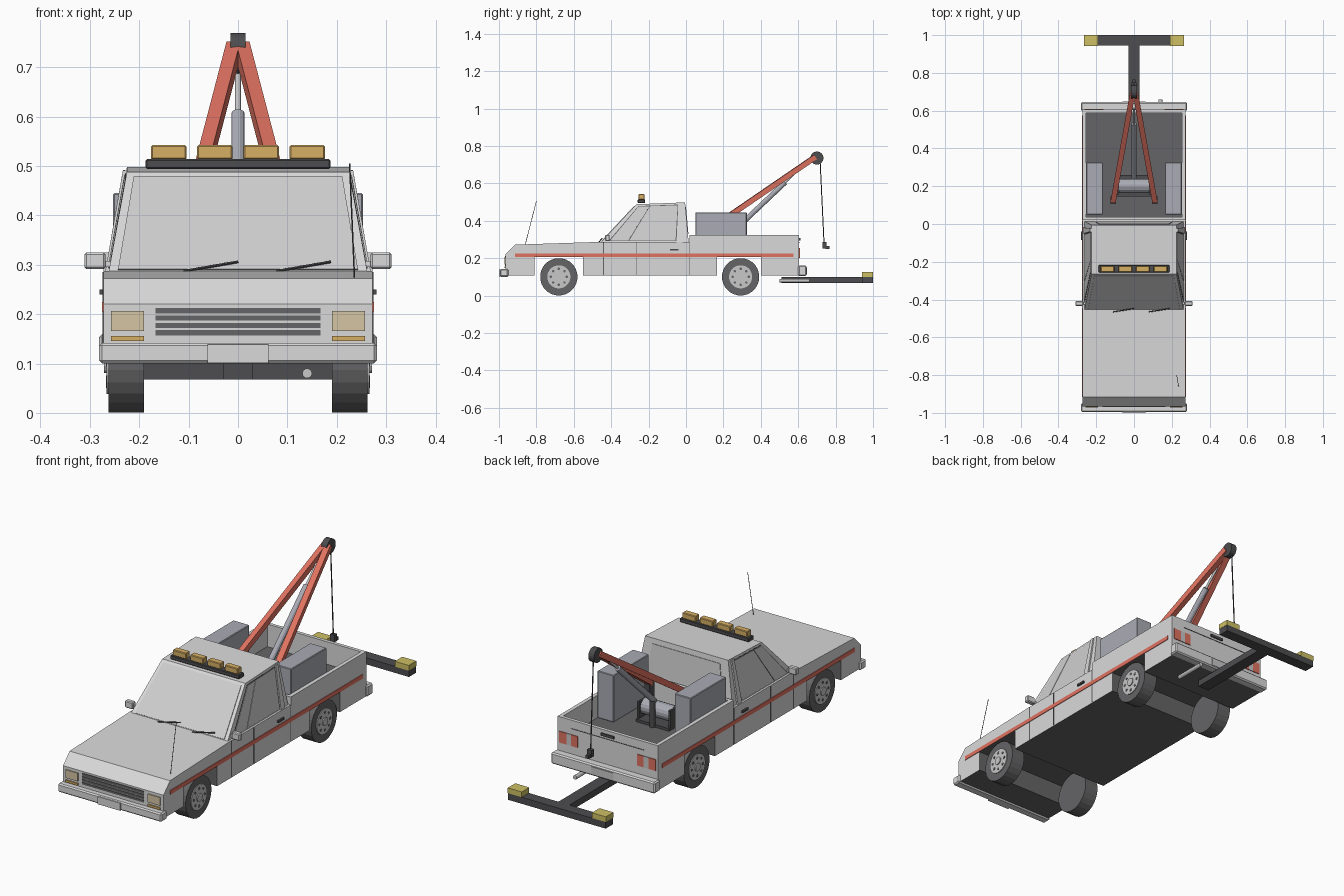
import bpy, bmesh, math
from mathutils import Vector, Matrix

if "Cube" in bpy.data.objects:
    bpy.data.objects.remove(bpy.data.objects["Cube"])


def material(name, r, g, b):
    m = bpy.data.materials.new(name)
    m.use_nodes = True
    m.diffuse_color = (r, g, b, 1)
    m.node_tree.nodes["Principled BSDF"].inputs["Base Color"].default_value = (r, g, b, 1)
    return m


PAINT = material("white_paint", .7, .7, .7)
GLASS = material("pale_glass", .62, .62, .63)
DARK = material("dark_grey", .13, .13, .135)
BLACK = material("black_steel", .075, .075, .08)
RED = material("red", .75, .17, .12)
AMBER = material("amber", .68, .43, .13)
YELLOW = material("yellow", .62, .53, .13)
STEEL = material("blue_grey_steel", .4, .41, .46)
RIM = material("wheel_silver", .58, .58, .58)
LAMP = material("headlamp", .66, .56, .37)


def finish(name, bm, *mats):
    bmesh.ops.recalc_face_normals(bm, faces=bm.faces[:])
    me = bpy.data.meshes.new(name)
    bm.to_mesh(me)
    bm.free()
    for m in mats:
        me.materials.append(m)
    ob = bpy.data.objects.new(name, me)
    bpy.context.collection.objects.link(ob)
    return ob


def box(name, x, y, z, mat, bevel=0):
    """Box from (low, high) pairs on each axis."""
    bm = bmesh.new()
    lo, hi = Vector((x[0], y[0], z[0])), Vector((x[1], y[1], z[1]))
    size = hi - lo
    bmesh.ops.create_cube(bm, size=1, matrix=Matrix.Translation((lo + hi) / 2)
                          @ Matrix.Diagonal((*[abs(c) for c in size], 1)))
    if bevel:
        bmesh.ops.bevel(bm, geom=bm.edges[:], offset=bevel, segments=1, affect='EDGES')
    return finish(name, bm, mat)


def pair(name, x, y, z, mat, bevel=0):
    """The same box on the left (+x) and right."""
    box("left_" + name, x, y, z, mat, bevel)
    box("right_" + name, (-x[1], -x[0]), y, z, mat, bevel)


def rod(name, a, b, r, mat, sides=12):
    """Round or square bar between two points."""
    a, b = Vector(a), Vector(b)
    d = b - a
    bm = bmesh.new()
    turn = Matrix.Rotation(math.pi / sides, 4, 'Z')
    bmesh.ops.create_cone(bm, cap_ends=True, segments=sides, radius1=r, radius2=r, depth=d.length,
                          matrix=Matrix.Translation((a + b) / 2) @ d.to_track_quat('Z', 'Y').to_matrix().to_4x4() @ turn)
    return finish(name, bm, mat)


def panel(name, quad, u, v, mat, t=.004):
    """Thin plate covering part of a four-cornered face."""
    a, b, c, d = [Vector(p) for p in quad]
    n = (b - a).cross(d - a).normalized()
    if n.dot((a + c) / 2 - Vector((0, -.15, .38))) < 0:
        n = -n
    at = lambda s, w: a.lerp(b, s).lerp(d.lerp(c, s), w)
    bm = bmesh.new()
    pts = [at(u[0], v[0]), at(u[1], v[0]), at(u[1], v[1]), at(u[0], v[1])]
    f = bm.faces.new([bm.verts.new(p - n * .001) for p in pts])
    ext = bmesh.ops.extrude_face_region(bm, geom=[f])
    bmesh.ops.translate(bm, vec=n * t, verts=[e for e in ext["geom"] if isinstance(e, bmesh.types.BMVert)])
    return finish(name, bm, mat)


# Lower body: side profile with wheel arches, extruded across the width
W, FLOOR, SILL, ARCH = .272, .215, .106, .205
arches = ((.165, .4), (-.81, -.55))
profile = [(-.965, SILL), (-.965, .22), (-.915, .272), (-.455, .287), (.02, .287), (.02, FLOOR), (.605, FLOOR), (.605, SILL)]
for y0, y1 in arches:
    profile += [(y1, SILL), (y1, ARCH), (y0, ARCH), (y0, SILL)]
bm = bmesh.new()
face = bm.faces.new([bm.verts.new((-W, y, z)) for y, z in profile])
ext = bmesh.ops.extrude_face_region(bm, geom=[face])
bmesh.ops.translate(bm, vec=(2 * W, 0, 0), verts=[e for e in ext["geom"] if isinstance(e, bmesh.types.BMVert)])
bmesh.ops.recalc_face_normals(bm, faces=bm.faces[:])
for f in bm.faces:
    c, n = f.calc_center_median(), f.normal
    under = n.z < -.5
    bed_floor = n.z > .5 and c.y > .1
    arch_end = abs(n.y) > .9 and c.z < .17 and -.9 < c.y < .5
    f.material_index = int(under or bed_floor or arch_end)
finish("body", bm, PAINT, DARK)

# Pickup bed
pair("bed_side", (.253, W), (.02, .605), (FLOOR, .325), PAINT)
box("bed_front_wall", (-.253, .253), (.02, .036), (FLOOR, .325), PAINT)
box("tailgate", (-.253, .253), (.588, .605), (FLOOR, .325), PAINT)
box("tailgate_seam", (-.2, .2), (.605, .607), (.282, .285), DARK)
box("tailgate_handle", (-.035, .035), (.605, .611), (.295, .308), BLACK)
pair("tail_light_inner", (.162, .197), (.6, .609), (.2, .255), RED)
pair("tail_light_white", (.197, .222), (.6, .609), (.2, .255), RIM)
pair("tail_light_outer", (.222, .262), (.6, .609), (.2, .255), RED)
pair("toolbox", (.165, .253), (.05, .325), (FLOOR, .445), STEEL, .003)

# Cab: tapered block with glass panels
Z0, Z1, B, T = .285, .498, .262, .225
base = [(-B, -.455, Z0), (B, -.455, Z0), (B, .014, Z0), (-B, .014, Z0)]
roof = [(-T, -.265, Z1 - .01), (T, -.265, Z1 - .01), (T, -.005, Z1), (-T, -.005, Z1)]
bm = bmesh.new()
lo, hi = [[bm.verts.new(p) for p in ring] for ring in (base, roof)]
bm.faces.new(lo)
bm.faces.new(hi)
for i in range(4):
    j = (i + 1) % 4
    bm.faces.new((lo[i], lo[j], hi[j], hi[i]))
finish("cab", bm, PAINT)
panel("windshield", (base[0], base[1], roof[1], roof[0]), (.035, .965), (.02, .95), GLASS)
panel("rear_window", (base[2], base[3], roof[3], roof[2]), (.1, .9), (.2, .88), GLASS)
for side, i, j in (("left", 1, 2), ("right", 0, 3)):
    quad = (base[i], base[j], roof[j], roof[i])
    panel(side + "_window_frame", quad, (.075, .9), (.03, .95), DARK, .002)
    panel(side + "_vent_window", quad, (.09, .3), (.04, .93), GLASS)
    panel(side + "_door_window", quad, (.312, .85), (.04, .93), GLASS)
    panel(side + "_rear_pillar", quad, (.862, .93), (.0, .97), PAINT, .008)

# Stripes, door seams, handles and mirrors
pair("side_stripe", (W, W + .003), (-.915, .575), (.205, .225), RED)
pair("front_door_seam", (W, W + .002), (-.444, -.438), (.11, .285), DARK)
pair("rear_door_seam", (W, W + .002), (-.268, -.265), (.11, .285), DARK)
pair("cab_bed_seam", (W, W + .002), (.016, .02), (.11, .285), DARK)
pair("door_handle", (W, W + .008), (-.085, -.04), (.24, .25), BLACK)
pair("mirror_arm", (.25, .275), (-.425, -.412), (.295, .308), PAINT)
pair("mirror", (.268, .311), (-.433, -.408), (.291, .325), PAINT, .004)

# Front end
box("front_bumper", (-.281, .281), (-.995, -.95), (.1, .142), PAINT, .006)
box("front_plate", (-.062, .062), (-1, -.99), (.101, .138), PAINT)
for i in range(4):
    z = .157 + i * .0148
    box(f"grille_slot_{i + 1}", (-.167, .167), (-.968, -.96), (z, z + .0105), DARK)
pair("headlamp", (.19, .257), (-.97, -.96), (.166, .206), LAMP)
pair("front_indicator", (.19, .257), (-.971, -.96), (.146, .156), AMBER)
for side, x in (("right", -.11), ("left", .078)):
    rod(side + "_wiper", (x, -.465, .287), (x + .11, -.448, .306), .003, BLACK, 6)
rod("antenna", (.236, -.86, .27), (.226, -.8, .505), .0015, BLACK, 6)

# Rear bumper and exhaust
box("rear_bumper", (-.281, .281), (.6, .645), (.105, .16), PAINT, .006)
box("rear_plate", (-.06, .06), (.64, .648), (.112, .15), RIM)
rod("exhaust", (.14, .5, .08), (.14, .66, .08), .01, RIM)

# Roof light bar
box("light_bar", (-.187, .187), (-.258, -.218), (.494, .514), BLACK, .003)
for i in range(4):
    x = (i - 1.5) * .0935
    box(f"beacon_{i + 1}", (x - .036, x + .036), (-.254, -.222), (.513, .542), AMBER, .003)

# Wheels with rims, hubs and round holes
for end, wy in (("front", -.68), ("rear", .292)):
    for side, s in (("left", 1), ("right", -1)):
        name = f"{end}_{side}_"
        disc = lambda part, x0, x1, r, m, n=24, dy=0, dz=0: rod(
            name + part, (s * x0, wy + dy, .1 + dz), (s * x1, wy + dy, .1 + dz), r, m, n)
        disc("tyre", .19, .262, .1, DARK)
        disc("rim", .25, .266, .062, RIM)
        disc("hub", .26, .271, .02, RIM, 12)
        for k in range(8):
            a = k * math.tau / 8
            disc(f"rim_hole_{k + 1}", .26, .2675, .007, DARK, 8, .043 * math.cos(a), .043 * math.sin(a))

# Crane: twin boom legs, hydraulic ram, winch, pulley, cable and hook
for side, s in (("left", 1), ("right", -1)):
    rod(side + "_boom_leg", (s * .11, .12, .35), (s * .008, .69, .74), .02, RED, 4)
    box(side + "_boom_post", (s * .11 - .014, s * .11 + .014), (.105, .145), (FLOOR, .35), BLACK)
    box(side + "_winch_bracket", (s * .085 - .005, s * .085 + .005), (.155, .25), (FLOOR, .31), BLACK)
box("winch_base", (-.09, .09), (.145, .26), (FLOOR, .228), BLACK)
rod("winch_drum", (-.08, .202, .275), (.08, .202, .275), .038, STEEL, 16)
rod("ram_cylinder", (0, .245, .335), (0, .53, .605), .014, STEEL)
rod("ram_foot", (0, .26, FLOOR), (0, .26, .35), .014, BLACK)
rod("ram_piston", (0, .52, .596), (0, .612, .683), .006, RIM)
rod("pulley", (-.015, .7, .735), (.015, .7, .735), .035, BLACK, 20)
rod("cable", (0, .717, .72), (0, .738, .28), .003, BLACK, 6)
box("hook_block", (-.012, .012), (.73, .75), (.252, .287), BLACK)
box("hook_tip", (-.008, .008), (.745, .766), (.25, .266), BLACK)

# Wheel lift at the back
box("lift_arm", (-.03, .03), (.51, .96), (.068, .1), BLACK)
box("lift_crossbar", (-.265, .265), (.945, 1), (.068, .1), BLACK)
pair("lift_pad", (.19, .266), (.942, 1), (.1, .126), YELLOW)
